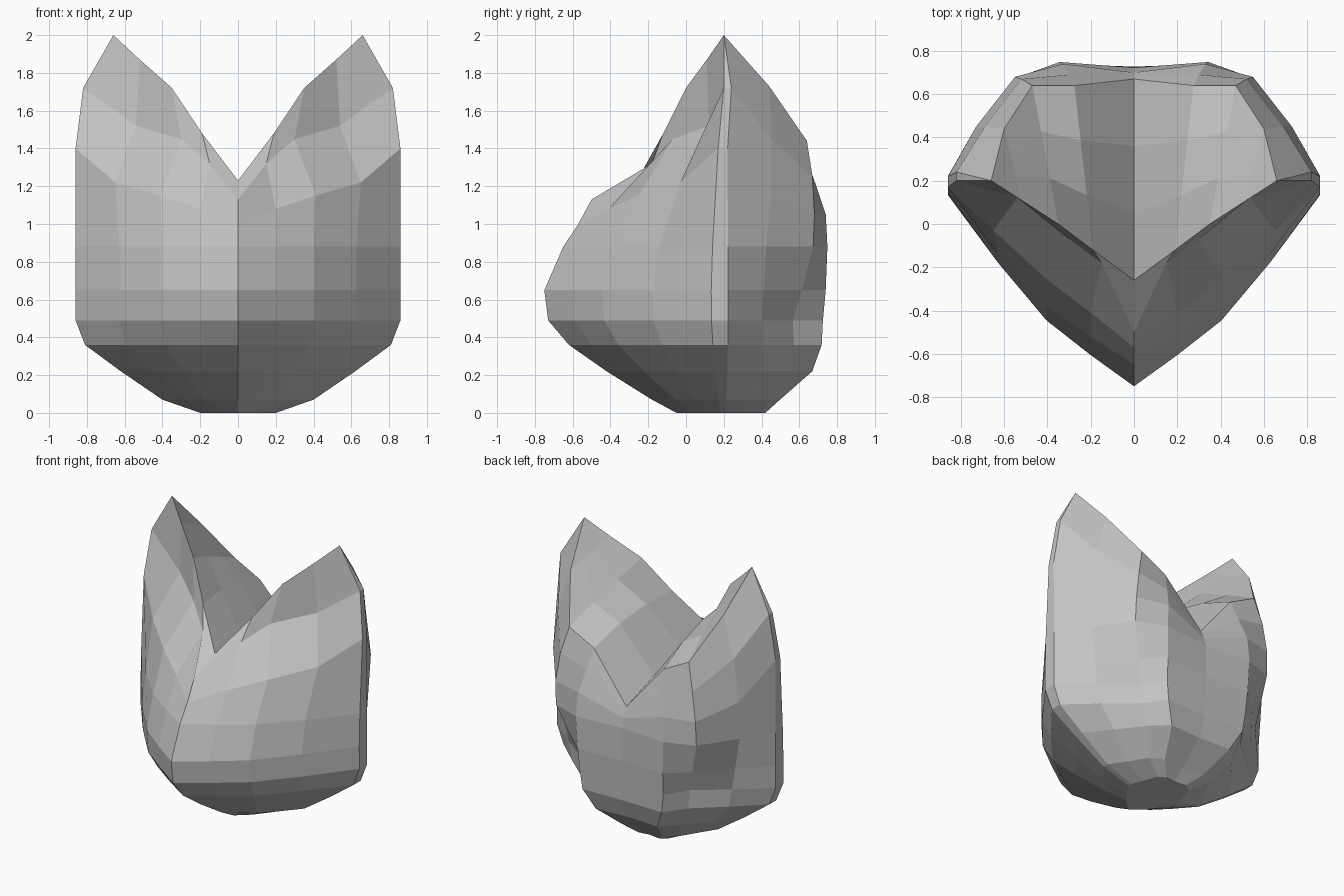
import bpy, bmesh
from mathutils import Vector

cube = bpy.data.objects.get("Cube")
if cube:
    bpy.data.objects.remove(cube, do_unlink=True)

# One plain grey material
GREY = (0.55, 0.55, 0.55, 1.0)
mat = bpy.data.materials.new("plain grey")
mat.use_nodes = True
mat.diffuse_color = GREY
bsdf = next(n for n in mat.node_tree.nodes if n.type == 'BSDF_PRINCIPLED')
bsdf.inputs["Base Color"].default_value = GREY

SIDE_Y = 0.2
# Half outline from front to back: fraction of width, fraction of front (-) or back (+) depth
OUTLINE = [(0, -1), (.23, -.85), (.47, -.68), (.73, -.4), (1, -.07),
           (1, .04), (.84, .41), (.65, .87), (.4, 1), (0, .95)]
# Lower body levels: height, front y, half width, back y
LEVELS = [(0, -.05, .2, .42), (.07, -.18, .4, .5), (.22, -.42, .62, .68),
          (.36, -.62, .81, .74), (.49, -.73, .86, .75),
          (.65, -.75, .86, .755), (.88, -.65, .86, .75)]
# Hollow low on each side of the back: depth per column
DENTS = {6: .12, 7: .26, 8: .05}
DENT_HEIGHT = .45

# Upper rows from front to back: cheek, brow, then the rim over the pointed tip
TIP = (.66, .2, 2)
CHEEK = [(0, -.57, 1), (.2, -.41, 1.08), (.41, -.25, 1.15), (.65, -.03, 1.22),
         (.86, .17, 1.4), (.86, .22, 1.4), (.73, .45, 1.15), (.55, .68, 1.05),
         (.33, .74, 1.05), (0, .7, .94)]
BROW = [(0, -.5, 1.13), (.15, -.18, 1.32), (.3, -.07, 1.45), (.54, .12, 1.52),
        (.82, .2, 1.72), (.82, .24, 1.72), (.69, .45, 1.45), (.52, .67, 1.25),
        (.3, .69, 1.2), (0, .685, .98)]
RIM = [(0, -.26, 1.23), (.19, -.12, 1.48), (.35, 0, 1.72), (.52, .11, 1.87), TIP,
       TIP, (.6, .44, 1.73), (.47, .64, 1.44), (.275, .64, 1.34), (0, .67, 1.01)]
VALLEY_LIFT = [.03, .05, .01, 0, 0]


def body_point(level, column):
    z, front, width, back = level
    fx, fy = OUTLINE[column]
    depth = SIDE_Y - front if fy < 0 else back - SIDE_Y
    nearness = max(0, 1 - abs(z - DENT_HEIGHT) / DENT_HEIGHT)
    shrink = 1 - DENTS.get(column, 0) * nearness
    return Vector((fx * shrink * width, SIDE_Y + fy * shrink * depth, z))


def valley_point(column, t):
    """Line across the dip between the two points."""
    front, back = Vector(RIM[column]), Vector(RIM[-1 - column])
    return front.lerp(back, t) + Vector((0, 0, VALLEY_LIFT[column] * 4 * t * (1 - t)))


def add_grid(bm, rows, sign):
    grid = [[bm.verts.new((x * sign, y, z)) for x, y, z in row] for row in rows]
    for a, b in zip(grid, grid[1:]):
        for i in range(len(a) - 1):
            bm.faces.new((a[i], a[i + 1], b[i + 1], b[i]))
    return grid


bm = bmesh.new()
for sign in (1, -1):
    # Outer shell and underside
    rows = [[body_point(lv, c) for c in range(len(OUTLINE))] for lv in LEVELS]
    grid = add_grid(bm, rows + [CHEEK, BROW, RIM], sign)
    bm.faces.new(grid[0])
    # Dip between the points
    add_grid(bm, [[valley_point(c, k / 3) for c in range(5)] for k in range(4)], sign)

bmesh.ops.remove_doubles(bm, verts=bm.verts, dist=.0005)
bmesh.ops.dissolve_degenerate(bm, edges=bm.edges, dist=.0005)
bmesh.ops.recalc_face_normals(bm, faces=bm.faces)
mesh = bpy.data.meshes.new("two_pointed_shell")
bm.to_mesh(mesh)
bm.free()
mesh.materials.append(mat)
shell = bpy.data.objects.new("two_pointed_shell", mesh)
bpy.context.collection.objects.link(shell)
